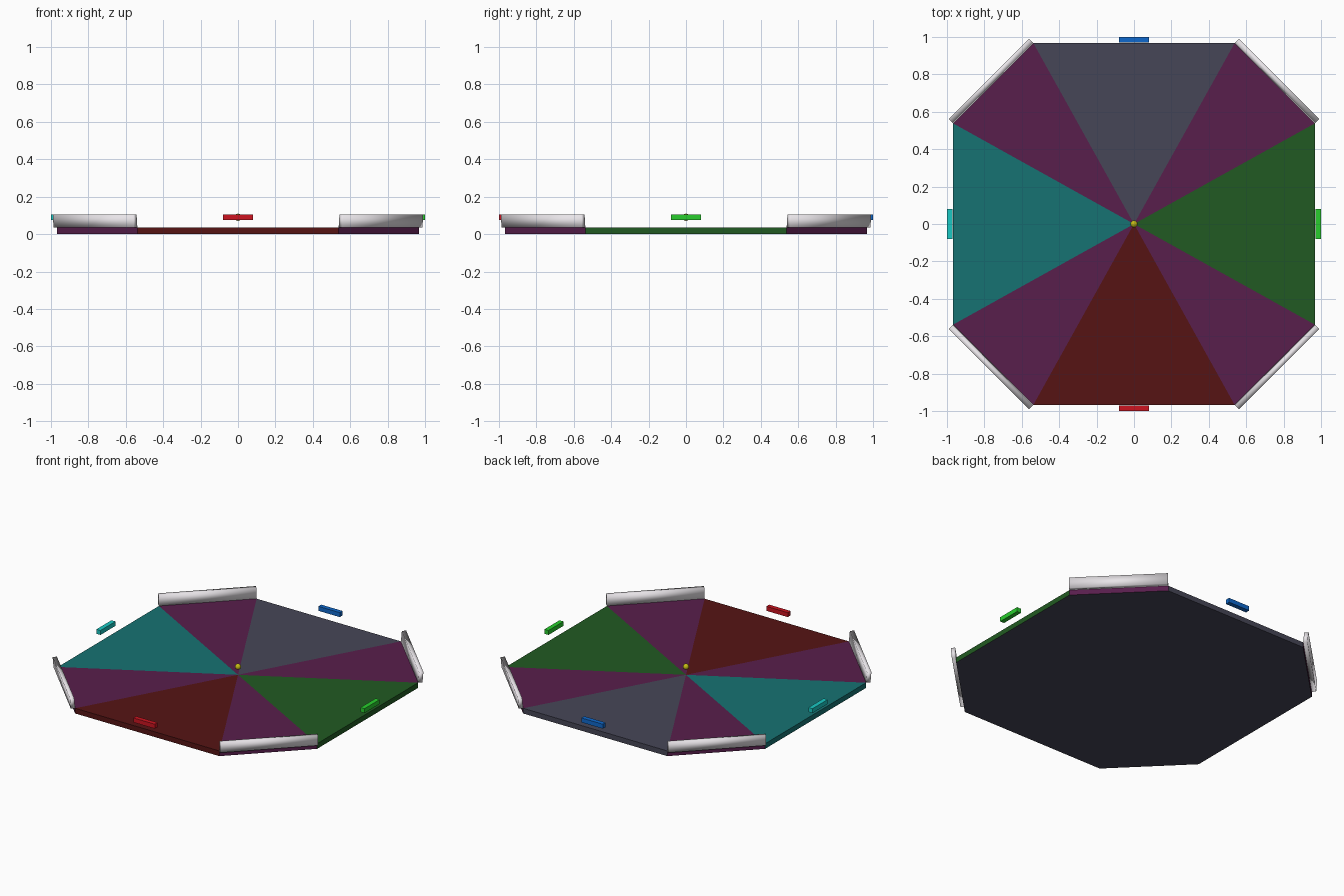
import bpy, bmesh, math
from mathutils import Matrix

if "Cube" in bpy.data.objects:
    bpy.data.objects.remove(bpy.data.objects["Cube"])

A, B = 0.967, 0.538      # octagon corner coordinates
TOP = 0.035              # slab thickness


def srgb(r, g, b):
    def lin(c):
        c /= 255
        return c / 12.92 if c <= 0.04045 else ((c + 0.055) / 1.055) ** 2.4
    return (lin(r), lin(g), lin(b), 1)


def material(name, *rgb):
    m = bpy.data.materials.new(name)
    m.diffuse_color = srgb(*rgb)
    m.use_nodes = True
    m.node_tree.nodes["Principled BSDF"].inputs["Base Color"].default_value = m.diffuse_color
    return m


def finish(name, bm, mats, smooth=False):
    bmesh.ops.recalc_face_normals(bm, faces=bm.faces[:])
    me = bpy.data.meshes.new(name)
    for f in bm.faces:
        f.smooth = smooth
    bm.to_mesh(me)
    bm.free()
    for m in mats:
        me.materials.append(m)
    ob = bpy.data.objects.new(name, me)
    bpy.context.collection.objects.link(ob)
    return ob


slate = material("slate", 70, 70, 87)
purple = material("purple", 88, 30, 76)
green = material("dark_green", 33, 90, 34)
teal = material("teal", 22, 114, 114)
maroon = material("maroon", 86, 20, 20)
white = material("white", 232, 228, 232)

# Octagonal board: coloured sectors on top and rim, slate underside
bm = bmesh.new()
corners = [(A, -B), (A, B), (B, A), (-B, A), (-A, B), (-A, -B), (-B, -A), (B, -A)]
low = [bm.verts.new((x, y, 0)) for x, y in corners]
high = [bm.verts.new((x, y, TOP)) for x, y in corners]
centre = bm.verts.new((0, 0, TOP))
sector_mat = [2, 1, 0, 1, 3, 1, 4, 1]
for i in range(8):
    j = (i + 1) % 8
    for loop in ((centre, high[i], high[j]), (low[i], low[j], high[j], high[i])):
        bm.faces.new(loop).material_index = sector_mat[i]
bm.faces.new(low[::-1])
finish("board", bm, [slate, purple, green, teal, maroon])

# Corner walls: slightly outward-leaning bars on the diagonal edges
inner = (A + B) / math.sqrt(2)
half = (A - B) / math.sqrt(2)
profile = [(inner, TOP), (inner + 0.027, TOP), (inner + 0.033, 0.105), (inner + 0.006, 0.105)]
for k in range(4):
    bm = bmesh.new()
    face = bm.faces.new([bm.verts.new((d, -half, z)) for d, z in profile])
    ext = bmesh.ops.extrude_face_region(bm, geom=[face], use_keep_orig=True)
    moved = [v for v in ext["geom"] if isinstance(v, bmesh.types.BMVert)]
    bmesh.ops.translate(bm, verts=moved, vec=(0, 2 * half, 0))
    bm.transform(Matrix.Rotation(math.radians(45 + 90 * k), 4, "Z"))
    finish(f"corner_wall_{k + 1}", bm, [white], smooth=True)

# Paddles floating beside the four open edges
paddles = [("right_paddle", (40, 205, 45)), ("back_paddle", (15, 105, 205)),
           ("left_paddle", (25, 200, 195)), ("front_paddle", (205, 20, 32))]
for k, (name, rgb) in enumerate(paddles):
    bm = bmesh.new()
    bmesh.ops.create_cube(bm, size=1, matrix=Matrix.Diagonal((0.03, 0.16, 0.03, 1)))
    bm.transform(Matrix.Rotation(math.radians(90 * k), 4, "Z") @ Matrix.Translation((0.985, 0, 0.09)))
    finish(name, bm, [material(name + "_colour", *rgb)])

# Ball hovering over the centre
bm = bmesh.new()
bmesh.ops.create_uvsphere(bm, u_segments=24, v_segments=12, radius=0.019,
                          matrix=Matrix.Translation((0, 0, 0.09)))
finish("ball", bm, [material("yellow", 195, 185, 20)], smooth=True)
